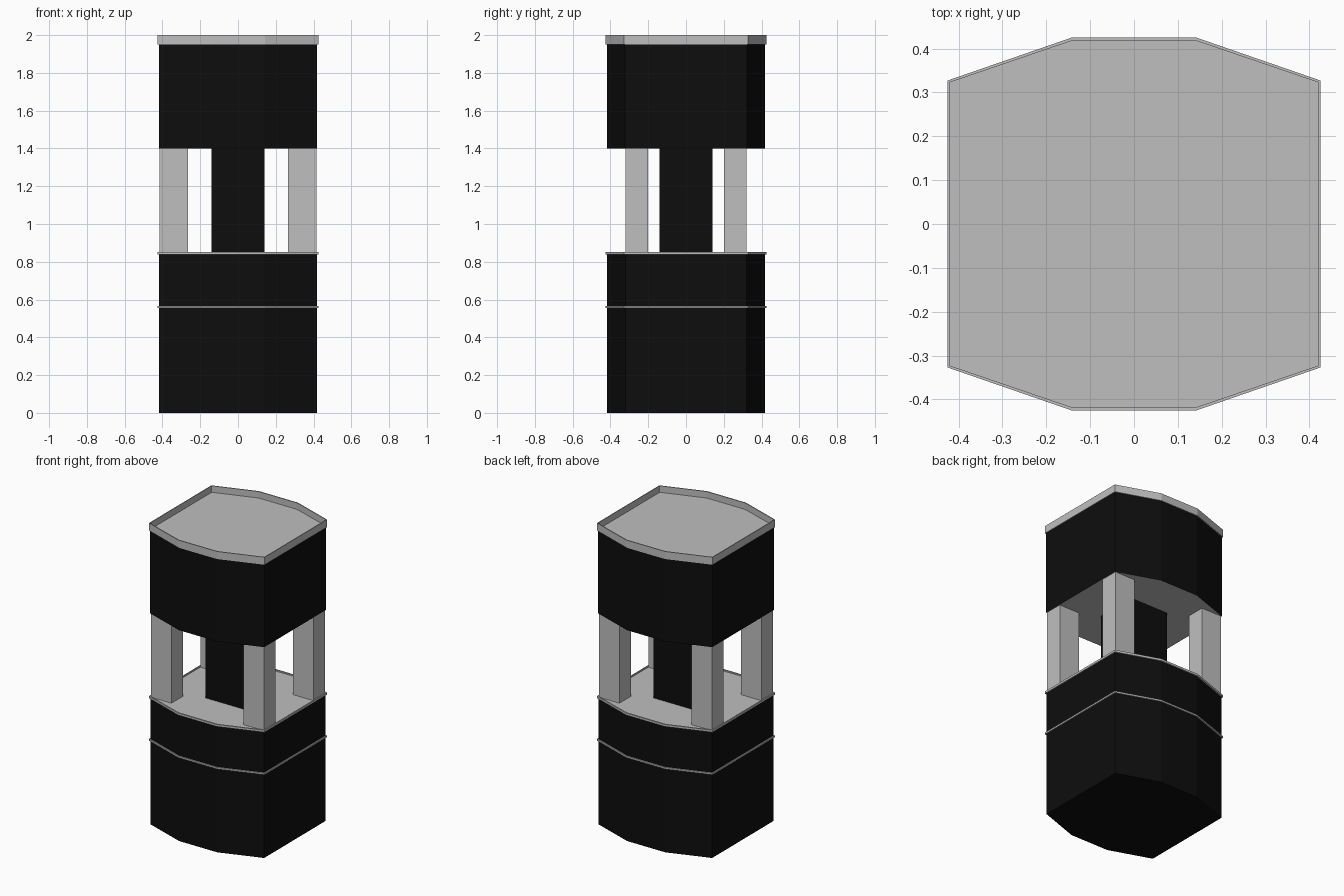
import bpy
import bmesh

cube = bpy.data.objects.get("Cube")
if cube:
    bpy.data.objects.remove(cube, do_unlink=True)


def make_material(name, value):
    mat = bpy.data.materials.new(name)
    mat.use_nodes = True
    colour = (value, value, value, 1)
    mat.diffuse_color = colour
    mat.node_tree.nodes["Principled BSDF"].inputs["Base Color"].default_value = colour
    return mat


BLACK = make_material("matte black", 0.004)
GREY = make_material("light grey", 0.52)

# Quarter of the eight-sided plan, as fractions of the half width
QUARTER = [(1, 0.77), (0.335, 1)]


def outline(half):
    """Eight-sided plan, counter-clockwise, mirrored from one quarter."""
    right = QUARTER + [(-x, y) for x, y in reversed(QUARTER)]
    return [(x * half, y * half) for x, y in right + [(-x, -y) for x, y in right]]


def finish(name, bm, *materials):
    mesh = bpy.data.meshes.new(name)
    bm.to_mesh(mesh)
    bm.free()
    for mat in materials:
        mesh.materials.append(mat)
    obj = bpy.data.objects.new(name, mesh)
    bpy.context.collection.objects.link(obj)
    return obj


def prism(name, plan, bottom, top, mat, recess=0, lip=0.01, grey_base=False):
    """Extruded plan; a recess sinks the top face inside a thin lip."""
    bm = bmesh.new()
    base = bm.faces.new([bm.verts.new((x, y, bottom)) for x, y in plan])
    lid = bmesh.ops.extrude_face_region(bm, geom=[base], use_keep_orig=True)["geom"]
    bmesh.ops.translate(bm, vec=(0, 0, top - bottom),
                        verts=[g for g in lid if isinstance(g, bmesh.types.BMVert)])
    bmesh.ops.recalc_face_normals(bm, faces=bm.faces)
    if recess:
        face = max(bm.faces, key=lambda f: f.calc_center_median().z)
        bmesh.ops.inset_region(bm, faces=[face], thickness=lip)
        floor = bmesh.ops.extrude_face_region(bm, geom=[face])["geom"]
        bmesh.ops.translate(bm, vec=(0, 0, -recess),
                            verts=[g for g in floor if isinstance(g, bmesh.types.BMVert)])
        if face.is_valid:
            bmesh.ops.delete(bm, geom=[face], context="FACES_ONLY")
        bmesh.ops.recalc_face_normals(bm, faces=bm.faces)
    if grey_base:
        for f in bm.faces:
            f.material_index = int(f.normal.z < -0.5)
    return finish(name, bm, mat, GREY)


def rectangle(x0, x1, y0, y1):
    return [(x0, y0), (x1, y0), (x1, y1), (x0, y1)]


# Lower body with its two thin trim bands
prism("lower_body", outline(0.417), 0, 0.558, BLACK)
prism("lower_trim", outline(0.425), 0.556, 0.567, GREY)
prism("middle_body", outline(0.417), 0.565, 0.84, BLACK)
prism("bay_floor", outline(0.425), 0.838, 0.852, GREY, recess=0.008)

# Open bay: central core and four corner pillars
prism("central_core", rectangle(-0.14, 0.14, -0.14, 0.14), 0.842, 1.405, BLACK)
for sx, side in ((1, "left"), (-1, "right")):
    for sy, end in ((-1, "front"), (1, "back")):
        xs = sorted((sx * 0.265, sx * 0.415))
        ys = sorted((sy * 0.2, sy * 0.32))
        prism(f"{end}_{side}_pillar", rectangle(*xs, *ys), 0.842, 1.405, GREY)

# Upper body with grey underside, and the shallow tray on top
prism("upper_body", outline(0.419), 1.4, 1.952, BLACK, grey_base=True)
prism("top_tray", outline(0.425), 1.95, 2.0, GREY, recess=0.043, lip=0.007)
